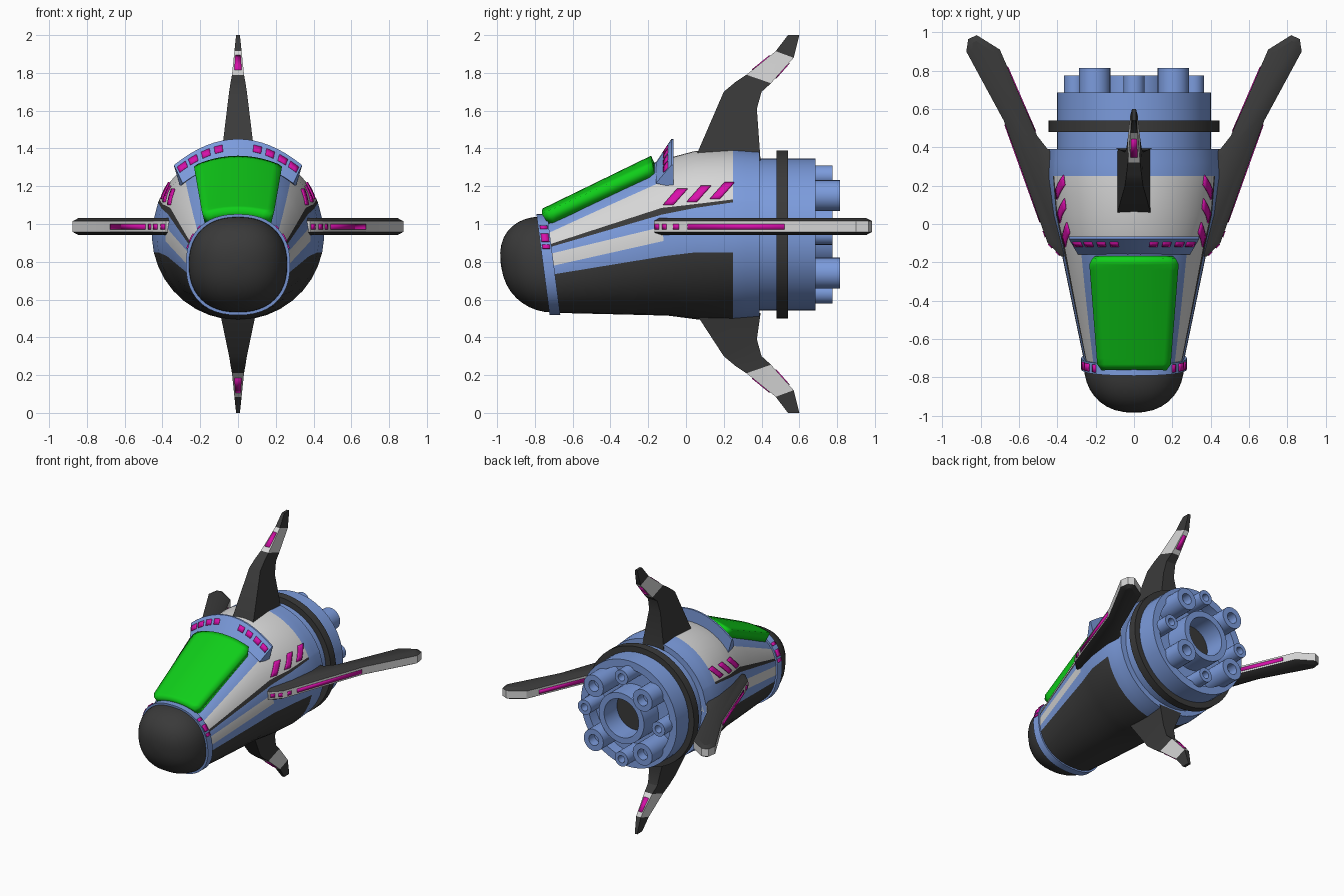
import bpy, bmesh, math

if "Cube" in bpy.data.objects:
    bpy.data.objects.remove(bpy.data.objects["Cube"])


def material(name, *rgb):
    m = bpy.data.materials.new(name)
    m.use_nodes = True
    m.diffuse_color = (*rgb, 1)
    m.node_tree.nodes["Principled BSDF"].inputs["Base Color"].default_value = (*rgb, 1)
    return m


blue = material("hull_blue", 0.2, 0.33, 0.72)
dark = material("charcoal", 0.042, 0.042, 0.042)
white = material("pale_grey", 0.68, 0.68, 0.68)
pink = material("magenta", 0.68, 0.005, 0.4)
green = material("canopy_green", 0.005, 0.62, 0.01)
parts = []


def make(name, verts, faces, mats, index=None, solid=True):
    mesh = bpy.data.meshes.new(name)
    mesh.from_pydata(verts, [], faces)
    for m in mats:
        mesh.materials.append(m)
    if index:
        mesh.polygons.foreach_set("material_index", index)
    if solid:
        bm = bmesh.new()
        bm.from_mesh(mesh)
        bmesh.ops.recalc_face_normals(bm, faces=bm.faces)
        bm.to_mesh(mesh)
        bm.free()
    ob = bpy.data.objects.new(name, mesh)
    bpy.context.collection.objects.link(ob)
    parts.append(ob)
    return ob


def loft(name, rings, mats, rule=lambda i, j: 0):
    """Skin equal rings and cap both ends; rule(ring, side) picks the colour."""
    n, last = len(rings[0]), len(rings) - 1
    faces, index = [], []
    for i in range(last):
        for j in range(n):
            k = (j + 1) % n
            faces.append((i * n + j, i * n + k, i * n + n + k, i * n + n + j))
            index.append(rule(i, j))
    faces += [tuple(range(n)), tuple(range(last * n, last * n + n))]
    index += [rule(0, 0), rule(last, 0)]
    return make(name, [p for r in rings for p in r], faces, mats, index)


def sheet(name, fn, mat, nu=1, nv=1, thick=0.009):
    """Thin plate over a grid function fn(u, v)."""
    verts = [fn(u / nu, v / nv) for u in range(nu + 1) for v in range(nv + 1)]
    w = nv + 1
    faces = [(a * w + b, a * w + b + 1, a * w + w + b + 1, a * w + w + b)
             for a in range(nu) for b in range(nv)]
    ob = make(name, verts, faces, [mat], solid=False)
    mod = ob.modifiers.new("thickness", "SOLIDIFY")
    mod.thickness, mod.offset = thick, 0


def lathe(name, profile, x, z, mats, rule=lambda i, j: 0, n=40):
    angles = [math.tau * k / n for k in range(n)]
    loft(name, [[(x + r * math.cos(a), y, z + r * math.sin(a)) for a in angles]
                for r, y in profile], mats, rule)


def mix(a, b, t):
    return tuple(p + (q - p) * t for p, q in zip(a, b))


def lookup(table, s):
    s = min(max(s, table[0][0]), table[-1][0])
    for a, b in zip(table, table[1:]):
        if s <= b[0]:
            return mix(a[1:], b[1:], (s - a[0]) / (b[0] - a[0]))


# Hull cross-sections: station, centre height, half width, half height, squareness, tilt
HULL = [(-0.70, 0.785, 0.264, 0.256, 2.3, 0.13), (-0.12, 0.925, 0.385, 0.41, 2.1, 0.06),
        (0.05, 0.94, 0.43, 0.445, 2, 0.02), (0.25, 0.945, 0.456, 0.453, 2, 0),
        (0.39, 0.945, 0.448, 0.443, 2, 0)]
# Heights where the hull colour changes, from the belly to the canopy deck
BANDS = [(-0.70, 0.735, 0.78, 0.845, 0.88, 0.895, 0.955),
         (-0.12, 0.83, 0.91, 0.985, 1.05, 1.085, 1.22),
         (0.05, 0.85, 0.92, 0.99, 1.085, 1.105, 1.24),
         (0.25, 0.85, 0.92, 1.0, 1.115, 1.13, 1.25)]


def hull(s, angle, scale=1):
    zc, rx, rz, n, tilt = lookup(HULL, s)
    c, q = max(math.cos(angle), 0), math.sin(angle)
    dz = scale * rz * math.copysign(abs(q) ** (2 / n), q)
    return (scale * rx * c ** (2 / n), s - tilt * dz, zc + dz)


def angle_at(s, z):
    zc, rx, rz, n, tilt = lookup(HULL, s)
    u = max(-1, min(1, (z - zc) / rz))
    return math.asin(math.copysign(abs(u) ** (n / 2), u))


def flip(p, side):
    return (p[0] * side, p[1], p[2])


def full_ring(half):
    return half + [flip(p, -1) for p in half[-2:0:-1]]


# Hull
STEPS = [8, 1, 1, 1, 1, 3, 7]
stations = [-0.7, -0.5, -0.3, -0.12, -0.03, 0.05, 0.15, 0.25, 0.32, 0.39]
rings = []
for s in stations:
    stops = [-math.pi / 2] + [angle_at(s, z) for z in lookup(BANDS, s)] + [math.pi / 2]
    half = [hull(s, stops[b] + (stops[b + 1] - stops[b]) * k / c)
            for b, c in enumerate(STEPS) for k in range(c)]
    rings.append(full_ring(half + [hull(s, math.pi / 2)]))
band_of = [b for b, c in enumerate(STEPS) for k in range(c)]
band_of += band_of[::-1]


def hull_colour(i, j):
    if i >= len(stations) - 3:
        return 0
    front = stations[i] < -0.13
    return [1, 0, 2 if front else 0, 0, 1, 2, 0 if front else 2][band_of[j]]


loft("hull", rings, [blue, dark, white], hull_colour)

# Nose dome and collar
arc = [math.pi * (k / 24 - 0.5) for k in range(25)]
nose = []
for k in range(10):
    t = math.pi / 2 * k / 9.15
    nose.append(full_ring([hull(-0.74 - 0.24 * math.sin(t), a, 0.99 * math.cos(t) ** 0.85)
                           for a in arc]))
loft("nose", nose, [dark])
loft("nose_collar", [full_ring([hull(s, a, f) for a in arc]) for s, f in
                     ((-0.757, 0.95), (-0.757, 1.045), (-0.70, 1.045), (-0.70, 0.95))], [blue])

# Canopy
def canopy(u, v):
    x = 2 * v - 1
    width = 0.182 + 0.042 * u - (0.02 if u in (0, 1) else 0)
    top = 1.085 + 0.28 * u - x * x * (0.025 + 0.02 * u)
    return (width * x, -0.745 + 0.575 * u, top - 0.035)


sheet("canopy", canopy, green, 20, 10, 0.07)

# Raised windscreen arch
def arch(x, t):
    low = (0.86 * x, -0.16, 1.325 - 0.95 * x * x)
    return mix(low, (x, -0.078, 1.45 - 1.2 * x * x), t)


sections = []
for k in range(17):
    x = 0.34 * (k / 8 - 1)
    top = arch(x, 1)
    sections.append([arch(x, 0), top, (x, -0.065, top[2]), (0.9 * x, -0.065, 1.3 - 0.9 * x * x)])
loft("windscreen_arch", sections, [blue])

# Wing outline, half span, from the root forward edge round to the rear
WING = [(0.3, -0.17), (0.38, -0.17), (0.45, -0.1), (0.68, 0.54), (0.875, 0.9), (0.865, 0.965),
        (0.82, 0.985), (0.7, 0.91), (0.505, 0.46), (0.45, 0.39), (0.3, 0.39)]
# Fin rungs: front y, z, rear y, z, half thickness
FIN = [(0.04, 1.33, 0.395, 1.33, 0.092), (0.2, 1.70, 0.375, 1.61, 0.047),
       (0.26, 1.75, 0.4, 1.70, 0.039), (0.32, 1.79, 0.45, 1.745, 0.032),
       (0.475, 1.915, 0.57, 1.88, 0.019), (0.54, 2.0, 0.6, 2.0, 0.01)]

for side, label in ((1, "left"), (-1, "right")):
    # Wing with pale edges and dark, crowned faces
    ob = loft(label + "_wing", [[(side * x, y, z) for x, y in WING] for z in (0.958, 1.015)],
              [white, dark])
    bm = bmesh.new()
    bm.from_mesh(ob.data)
    flat = [f for f in bm.faces if abs(f.normal.z) > 0.9]
    for f in flat:
        f.material_index = 1
    rim = bmesh.ops.inset_individual(bm, faces=flat, thickness=0.03, depth=0.016)
    for f in rim["faces"]:
        f.material_index = 1
    bm.to_mesh(ob.data)
    bm.free()

    # Wing edge stripes: outline segment, start, end
    for seg, a, b in ((1, 0.1, 0.4), (1, 0.65, 0.95), (2, 0.05, 0.1), (2, 0.17, 0.97), (7, 0.2, 0.95)):
        p, q = WING[seg], WING[seg + 1]
        sheet(label + "_wing_stripe", lambda u, v: (
            *flip((*mix(p, q, a + (b - a) * u), 0), side)[:2], 0.972 + 0.027 * v), pink)

    # Slanted flank stripes
    for i in range(3):
        def flank(u, v):
            s, z = -0.11 + 0.12 * i + 0.05 * v + 0.075 * u, 1.1 + 0.016 * i + 0.085 * u
            return flip(hull(s, angle_at(s, z), 1.006), side)
        sheet(label + "_flank_stripe", flank, pink, 4, 3)

    # Collar marks
    for low, high in ((0.865, 0.885), (0.9, 0.94), (0.965, 0.98)):
        sheet(label + "_collar_mark", lambda u, v: flip(hull(
            -0.748 + 0.04 * u, angle_at(-0.73, low + (high - low) * v), 1.05), side), pink, 1, 4)

    # Arch dashes
    for x in (0.085, 0.155, 0.225, 0.285):
        sheet(label + "_arch_dash", lambda u, v: flip(
            arch(x + 0.045 * u, 0.52 + 0.28 * v), side), pink, 3, 1)

# Upper and lower fins
for label, up in (("upper", 1), ("lower", -1)):
    rungs = [(a, z if up > 0 else 2 - z, b, w if up > 0 else 2 - w, h) for a, z, b, w, h in FIN]
    if up < 0:
        rungs[0] = (0.05, 0.53, 0.395, 0.53, 0.095)
    loft(label + "_fin", [[(-h, a, z), (h, a, z), (h, b, w), (-h, b, w)]
                          for a, z, b, w, h in rungs], [dark, white], lambda i, j: int(i == 3))
    for e in (0, 2):
        def mark(u, v):
            r = mix(rungs[3], rungs[4], 0.2 + 0.6 * u)
            return (0.65 * r[4] * (2 * v - 1), r[e], r[e + 1])
        sheet(label + "_fin_mark", mark, pink)

# Engine drum, dark band, hub and nozzles
AXIS = 0.945
lathe("engine_drum", [(0.402, 0.36), (0.402, 0.685), (0.345, 0.685), (0.345, 0.6)], 0, AXIS, [blue], n=56)
lathe("engine_band", [(0.39, 0.48), (0.445, 0.48), (0.445, 0.54), (0.39, 0.54)], 0, AXIS, [dark], n=56)
lathe("engine_hub", [(0.19, 0.55), (0.19, 0.775), (0.145, 0.775), (0.145, 0.62)], 0, AXIS,
      [blue, dark], lambda i, j: int(i == 3))
for k in range(8):
    big = k % 2
    r, d, end = (0.082, 0.29, 0.815) if big else (0.055, 0.31, 0.775)
    a = k * math.pi / 4
    lathe("large_nozzle" if big else "small_nozzle",
          [(r, 0.55), (r, end), (0.5 * r, end), (0.5 * r, end - 0.07)],
          d * math.cos(a), AXIS + d * math.sin(a), [blue], n=24)

# Smooth shading with sharp edges kept
bpy.ops.object.select_all(action="DESELECT")
for ob in parts:
    ob.select_set(True)
bpy.context.view_layer.objects.active = parts[0]
bpy.ops.object.shade_smooth_by_angle(angle=math.radians(30))
